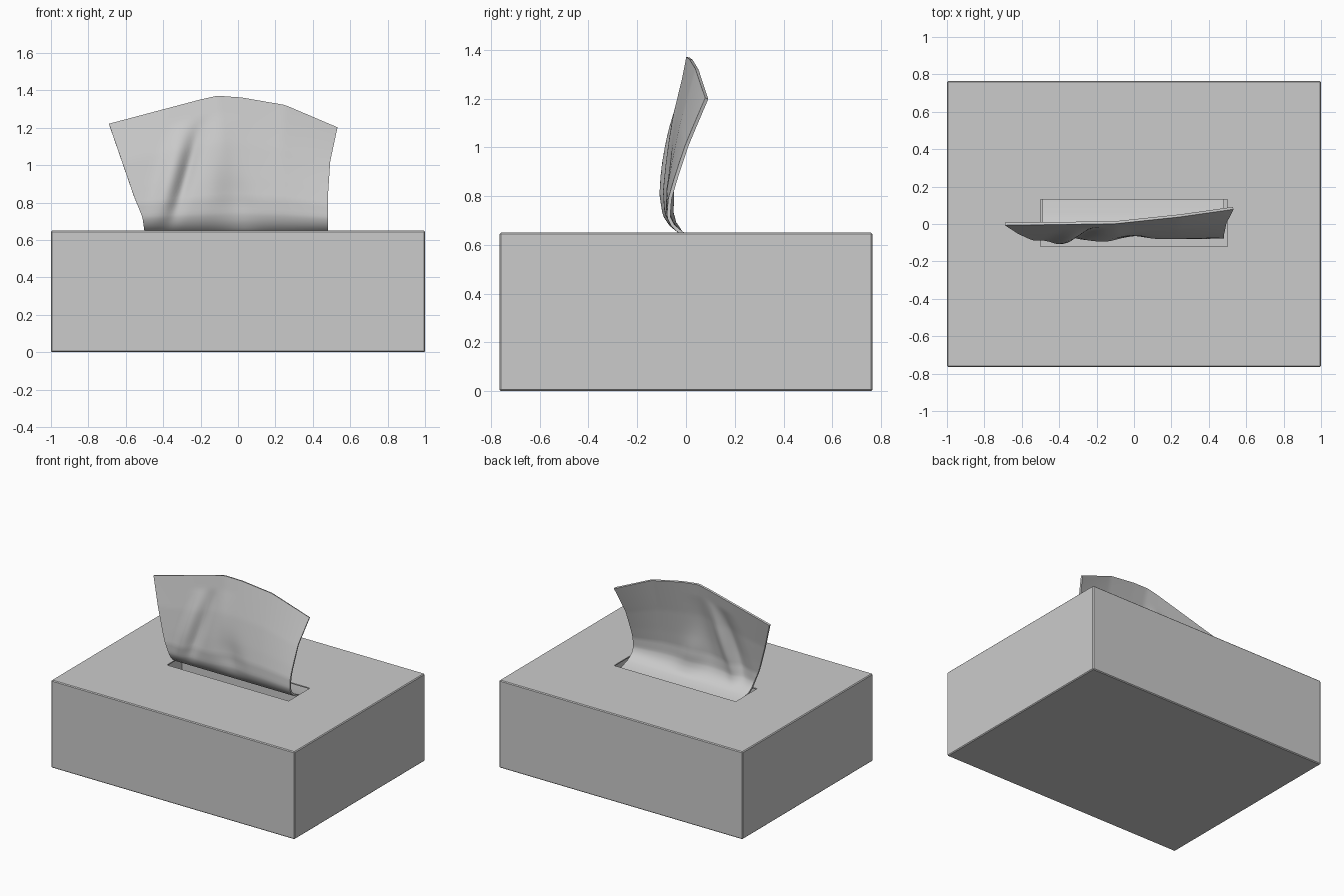
import bpy, bmesh, math

if "Cube" in bpy.data.objects:
    bpy.data.objects.remove(bpy.data.objects["Cube"])


def block(name, x, y, z0, z1, cy=0.0):
    bpy.ops.mesh.primitive_cube_add(size=1, location=(0, cy, (z0 + z1) / 2))
    o = bpy.context.object
    o.name = name
    o.scale = (x, y, z1 - z0)
    bpy.ops.object.transform_apply(location=False, rotation=False, scale=True)
    return o


def lerp(points, t):
    if t <= points[0][0]:
        return points[0][1]
    for (a, p), (b, q) in zip(points, points[1:]):
        if t <= b:
            return p + (q - p) * (t - a) / (b - a)
    return points[-1][1]


def bump(d, w):
    return math.exp(-(d / w) ** 2)


# Cardboard box: hollow, with a slot in the lid
box = block("box", 2.0, 1.53, 0, 0.65)
bev = box.modifiers.new("edges", 'BEVEL')
bev.width, bev.segments = 0.006, 1
cutters = [block("cavity_cutter", 1.98, 1.51, 0.01, 0.642),
           block("slot_cutter", 1.0, 0.25, 0.5, 0.8, 0.005)]
for c in cutters:
    m = box.modifiers.new(c.name, 'BOOLEAN')
    m.operation, m.solver, m.object = 'DIFFERENCE', 'EXACT', c
bpy.context.view_layer.objects.active = box
for m in list(box.modifiers):
    bpy.ops.object.modifier_apply(modifier=m.name)
for c in cutters:
    bpy.data.objects.remove(c)

# Tissue outline curves: top edge and the two side edges
top_z = [(-0.69, 1.22), (-0.2, 1.35), (-0.11, 1.37), (0.02, 1.36), (0.25, 1.32), (0.53, 1.2)]
top_y = [(-0.69, 0.0), (-0.1, 0.008), (0.25, 0.045), (0.53, 0.085)]
left_x = [(0.65, -0.5), (0.72, -0.51), (0.83, -0.555), (1.22, -0.69)]
right_x = [(0.65, 0.48), (0.83, 0.48), (1.02, 0.492), (1.2, 0.53)]
# Height profile of the sheet, from the lid (0) to the top edge (1)
lean = [(0, -0.02), (0.05, -0.055), (0.12, -0.077), (0.25, -0.08),
        (0.4, -0.068), (0.65, -0.045), (1, 0)]
# Part of the sheet lying inside the box (y, z)
inside = [(0.36, 0.57), (0.24, 0.59), (0.14, 0.605), (0.06, 0.62), (0.01, 0.635)]

NU, NV = 60, 36
bm = bmesh.new()
rows = []
for y, z in inside:
    rows.append([bm.verts.new((-0.49 + 0.97 * i / NU, y, z)) for i in range(NU + 1)])
for j in range(NV + 1):
    v = j / NV
    row = []
    for i in range(NU + 1):
        u = i / NU
        xt = -0.69 + 1.22 * u
        z = 0.65 + (lerp(top_z, xt) - 0.65) * v
        zl, zr = 0.65 + 0.57 * v, 0.65 + 0.55 * v
        x = lerp(left_x, zl) * (1 - u) + lerp(right_x, zr) * u
        y = lerp(lean, v) + lerp(top_y, xt) * v ** 1.3
        low = math.sin(math.pi * min(1, v * 1.15)) if v < 0.87 else 0
        # slanted folds and soft wrinkles
        y += 0.03 * low * bump(x - (-0.37 + 0.2 * v), 0.045)
        y -= 0.03 * low * bump(x - (-0.43 + 0.16 * v), 0.06)
        y += 0.035 * bump(v - 0.18, 0.2) * v ** 0.3 * bump(x - (0.03 - 0.15 * v), 0.09)
        y -= 0.012 * low * bump(x + 0.18 - 0.1 * v, 0.08)
        row.append(bm.verts.new((x, y, z)))
    rows.append(row)
for a, b in zip(rows, rows[1:]):
    for i in range(NU):
        bm.faces.new((a[i], a[i + 1], b[i + 1], b[i]))
mesh = bpy.data.meshes.new("tissue")
bm.to_mesh(mesh)
bm.free()
tissue = bpy.data.objects.new("tissue", mesh)
bpy.context.collection.objects.link(tissue)
sol = tissue.modifiers.new("thickness", 'SOLIDIFY')
sol.thickness, sol.offset = 0.014, 0
bpy.ops.object.select_all(action='DESELECT')
tissue.select_set(True)
bpy.context.view_layer.objects.active = tissue
bpy.ops.object.modifier_apply(modifier="thickness")
bpy.ops.object.shade_smooth_by_angle(angle=math.radians(40))
